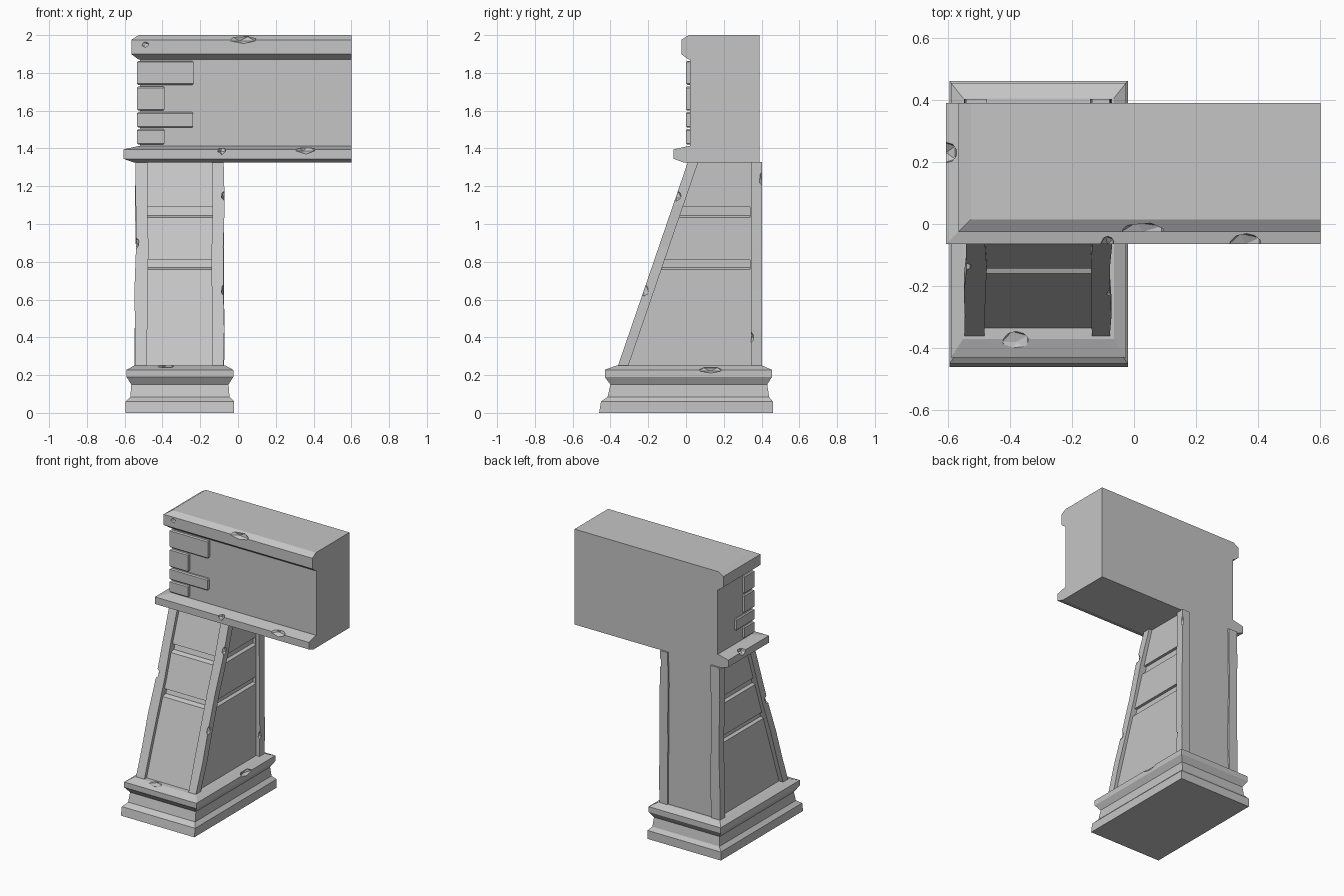
import bpy, bmesh, random
from mathutils import Matrix

random.seed(4)
if "Cube" in bpy.data.objects:
    bpy.data.objects.remove(bpy.data.objects["Cube"])

stone = bpy.data.materials.new("grey_stone")
stone.use_nodes = True
GREY = (0.56, 0.56, 0.56, 1)
stone.diffuse_color = GREY
stone.node_tree.nodes["Principled BSDF"].inputs["Base Color"].default_value = GREY


def finish(name, bm):
    bmesh.ops.recalc_face_normals(bm, faces=bm.faces)
    mesh = bpy.data.meshes.new(name)
    bm.to_mesh(mesh)
    bm.free()
    mesh.materials.append(stone)
    obj = bpy.data.objects.new(name, mesh)
    bpy.context.collection.objects.link(obj)
    return obj


def stack(name, rings):
    """Loft through rectangles given as (x0, x1, y0, y1, z)."""
    bm = bmesh.new()
    loops = [[bm.verts.new((x, y, z)) for x, y in ((x0, y0), (x1, y0), (x1, y1), (x0, y1))]
             for x0, x1, y0, y1, z in rings]
    for low, high in zip(loops, loops[1:]):
        for i in range(4):
            j = (i + 1) % 4
            bm.faces.new((low[i], low[j], high[j], high[i]))
    bm.faces.new(loops[0][::-1])
    bm.faces.new(loops[-1])
    return finish(name, bm)


def slope(z):
    """Front y of the leaning pillar at height z."""
    return -0.36 + (z - 0.25) * 0.343


# Small wedges that chip the stone edges: centre, radii
chips = [
    ((-0.085, -0.065, 1.40), (0.025, 0.03, 0.035)),
    ((0.36, -0.065, 1.40), (0.06, 0.04, 0.03)),
    ((-0.605, 0.23, 1.40), (0.04, 0.04, 0.035)),
    ((0.03, -0.025, 1.98), (0.08, 0.035, 0.025)),
    ((-0.49, -0.025, 1.95), (0.02, 0.01, 0.015)),
    ((-0.025, 0.13, 0.23), (0.03, 0.07, 0.02)),
    ((-0.38, -0.38, 0.25), (0.05, 0.04, 0.015)),
    ((-0.55, slope(0.9), 0.90), (0.03, 0.03, 0.04)),
    ((-0.07, slope(0.65), 0.65), (0.02, 0.03, 0.04)),
    ((-0.07, slope(1.15), 1.15), (0.02, 0.03, 0.03)),
    ((-0.07, 0.405, 1.24), (0.02, 0.02, 0.05)),
    ((-0.07, 0.345, 0.40), (0.015, 0.015, 0.03)),
]
bm = bmesh.new()
for centre, radii in chips:
    made = bmesh.ops.create_icosphere(bm, subdivisions=1, radius=1)
    bmesh.ops.transform(bm, verts=made["verts"],
                        matrix=Matrix.Translation(centre) @ Matrix.Diagonal((*radii, 1)))
cutter = finish("chip_cutter", bm)
cutter.hide_render = True
cutter.hide_set(True)
cutter.display_type = 'WIRE'


def chip(obj):
    mod = obj.modifiers.new("chips", 'BOOLEAN')
    mod.operation = 'DIFFERENCE'
    mod.solver = 'EXACT'
    mod.object = cutter


# Moulded plinth: side inset, front inset, back inset, height
moulding = [(0, 0, 0, 0), (0, 0.01, 0, 0.06), (0.025, 0.045, 0.02, 0.085),
            (0.03, 0.06, 0.03, 0.15), (0.005, 0.03, 0.005, 0.19),
            (0.005, 0.03, 0.005, 0.228), (0.045, 0.09, 0.055, 0.25)]
chip(stack("plinth", [(-0.595 + s, -0.02 - s, -0.46 + f, 0.46 - b, z)
                      for s, f, b, z in moulding]))

# Pillar core, seen at the bottom of the grooves
stack("pillar_core", [(-0.495, -0.12, slope(z) + 0.055, 0.385, z) for z in (0.24, 1.34)])

# Three raised panels divided by horizontal grooves
for name, z0, z1 in (("lower_panel", 0.24, 0.76), ("middle_panel", 0.81, 1.035),
                     ("upper_panel", 1.09, 1.34)):
    rings = [(-0.515, -0.1, slope(z) + 0.025, 0.345, z) for z in (z0, z1)]
    # Slightly sloping sill above each groove
    if z1 < 1.3:
        rings.append((-0.5, -0.115, slope(z1) + 0.05, 0.345, z1 + 0.01))
    stack(name, rings)
stack("back_panel", [(-0.515, -0.1, 0.34, 0.39, z) for z in (0.24, 1.33)])

# Rough corner posts: leaning at the front, upright at the back
heights = (0.245, 0.44, 0.65, 0.88, 1.1, 1.327)


def rough():
    return random.uniform(-0.005, 0.005)


for side, x0, x1 in (("right", -0.544, -0.477), ("left", -0.139, -0.074)):
    chip(stack("front_post_" + side,
               [(x0 + rough(), x1 + rough(), slope(z), slope(z) + 0.055, z) for z in heights]))
    chip(stack("back_post_" + side,
               [(x0 + rough(), x1 + rough(), 0.345, 0.402, z) for z in heights]))

# Upper wall with ledge and cornice: outward offset, height
profile = [(0.03, 1.325), (0.085, 1.345), (0.085, 1.395), (0.01, 1.412), (0, 1.412),
           (0, 1.87), (0.01, 1.873), (0.045, 1.9), (0.045, 1.975), (0.005, 2.0)]
chip(stack("upper_wall", [(-0.52 - o, 0.6, 0.02 - o, 0.39, z) for o, z in profile]))

# Corner stones wrapping the front and outer side: height range, front end, side end
stones = [(1.42, 1.503, -0.39, 0.11), (1.51, 1.592, -0.237, 0.2),
          (1.6, 1.728, -0.39, 0.11), (1.737, 1.864, -0.235, 0.11)]
for n, (z0, z1, front_end, side_end) in enumerate(stones, 1):
    for part, box in (("front", (-0.535, front_end, 0.0, 0.05)),
                      ("side", (-0.535, -0.49, 0.0, side_end))):
        x0, x1, y0, y1 = box
        b = 0.007
        stack(f"corner_stone_{part}_{n}",
              [(x0 + b, x1 - b, y0 + b, y1 - b, z0), (x0, x1, y0, y1, z0 + b),
               (x0, x1, y0, y1, z1 - b), (x0 + b, x1 - b, y0 + b, y1 - b, z1)])
